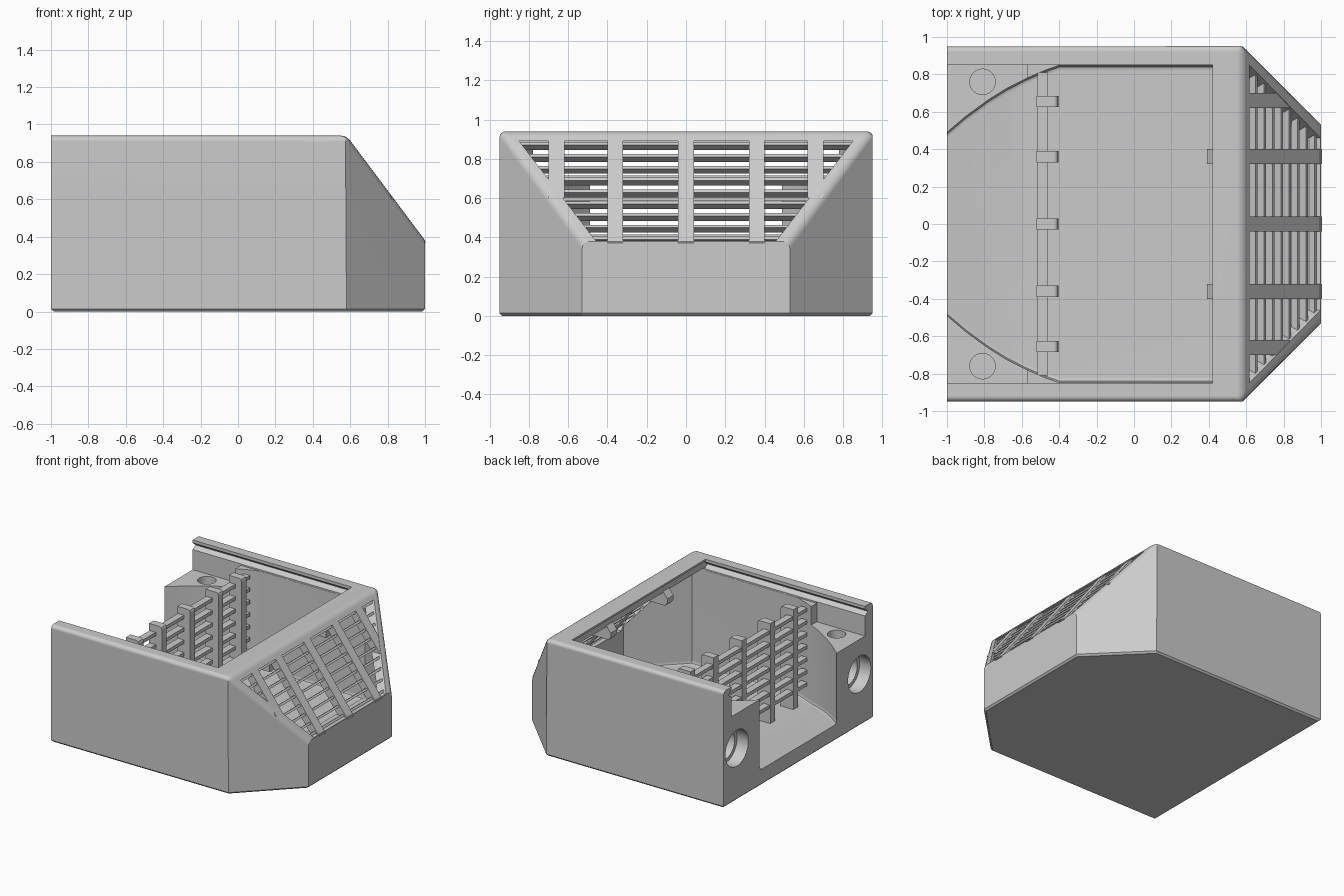
import bpy, bmesh, math
from mathutils import Matrix, Vector

cube = bpy.data.objects.get("Cube")
if cube:
    bpy.data.objects.remove(cube, do_unlink=True)

grey = bpy.data.materials.new("plain grey")
grey.use_nodes = True
COLOR = (0.6, 0.6, 0.6, 1)
grey.diffuse_color = COLOR
grey.node_tree.nodes["Principled BSDF"].inputs["Base Color"].default_value = COLOR


def finish(name, bm):
    bmesh.ops.recalc_face_normals(bm, faces=bm.faces[:])
    mesh = bpy.data.meshes.new(name)
    bm.to_mesh(mesh)
    bm.free()
    mesh.materials.append(grey)
    obj = bpy.data.objects.new(name, mesh)
    bpy.context.collection.objects.link(obj)
    return obj


def hull(points):
    """Convex solid around the points, with flat areas merged."""
    bm = bmesh.new()
    for p in points:
        bm.verts.new(p)
    bmesh.ops.convex_hull(bm, input=bm.verts[:])
    loose = [v for v in bm.verts if not v.link_faces]
    bmesh.ops.delete(bm, geom=loose, context='VERTS')
    bmesh.ops.dissolve_limit(bm, angle_limit=math.radians(1),
                             verts=bm.verts[:], edges=bm.edges[:])
    return bm


def box(name, x0, x1, y0, y1, z0, z1):
    return finish(name, hull([(x, y, z) for x in (x0, x1) for y in (y0, y1) for z in (z0, z1)]))


def prism_y(name, profile, y, width):
    """Profile in x and z, given a width across y."""
    return finish(name, hull([(x, y + s * width / 2, z) for x, z in profile for s in (-1, 1)]))


def cylinder(name, radius, depth, matrix):
    bm = bmesh.new()
    bmesh.ops.create_cone(bm, cap_ends=True, segments=40, radius1=radius,
                          radius2=radius, depth=depth, matrix=matrix)
    return finish(name, bm)


def cut(target, cutter):
    cutter.hide_render = True
    mod = target.modifiers.new("cut", 'BOOLEAN')
    mod.operation = 'DIFFERENCE'
    mod.solver = 'EXACT'
    mod.object = cutter
    bpy.context.view_layer.objects.active = target
    bpy.ops.object.modifier_apply(modifier=mod.name)
    bpy.data.objects.remove(cutter, do_unlink=True)


def slope_x(z):
    """x of the sloping nose at height z."""
    return 0.58 + (0.94 - z) * 0.75


def floor_z(x):
    """Inner floor, rising to a sill at the open end."""
    return 0.065 + max(0, -0.58 - x) * 0.155


SIDES = (-1, 1)

# Outer shell with a chamfered, sloping nose
corners = [(-1, 0.95, 0.94), (0.58, 0.95, 0.94), (1, 0.53, 0.38)]
bm = hull([(x, s * y, z) for x, y, top in corners for s in SIDES for z in (0, top)])


def pick(test):
    return [e for e in bm.edges if max(v.co.x for v in e.verts) > -0.99
            and test([v.co.z for v in e.verts])]


bmesh.ops.bevel(bm, geom=pick(lambda z: max(z) > 0.9 and min(z) > 0.3), offset=0.03,
                segments=4, profile=0.5, affect='EDGES')
bmesh.ops.bevel(bm, geom=[e for e in bm.edges if max(v.co.z for v in e.verts) < 0.005],
                offset=0.014, segments=1, affect='EDGES')
body = finish("body", bm)

# Main cavity, leaving curved corner blocks at the open end, with a rounded floor edge
arc = [(-1.1, 0.395), (-1, 0.49), (-0.9, 0.575), (-0.78, 0.663),
       (-0.68, 0.725), (-0.58, 0.776), (-0.48, 0.82), (-0.4, 0.848)]
plan = [(x, y, 0.87) for x, y in arc] + [(0.54, 0.848, 0.87), (0.9, 0.49, 0.41)]
points = []
for x, y, top in plan:
    for s in SIDES:
        points.append((x, s * y, top))
        for inset, rise in ((0, 0.03), (0.009, 0.009), (0.03, 0)):
            points.append((x, s * (y - inset), floor_z(x) + rise))
cut(body, finish("cavity", hull(points)))

# Open top, V-shaped lid grooves and lowered tops of the corner blocks
cut(body, box("top_opening", -1.2, 0.42, -0.85, 0.85, 0.85, 1.2))
cut(body, finish("lid_groove", hull([(x, s * y, z) for x in (-1.2, 0.43) for s in SIDES
                                     for y, z in ((0.84, 0.925), (0.888, 0.885), (0.84, 0.855))])))
cut(body, box("block_step", -1.2, -0.57, -0.851, 0.851, 0.70, 0.88))

# Nose window
cut(body, finish("nose_window", hull([(x, s * y, z) for x in (0.52, 1.2) for s in SIDES
                                      for y, z in ((0.85, 0.89), (0.46, 0.383))])))

# Stepped sockets and screw holes in the corner blocks
turn = Matrix.Rotation(math.pi / 2, 4, 'Y')
for s in SIDES:
    for radius, end in ((0.145, -0.9), (0.115, -0.8)):
        length = end + 1.1
        place = Matrix.Translation((end - length / 2, s * 0.78, 0.42)) @ turn
        cut(body, cylinder("socket", radius, length, place))
    cut(body, cylinder("screw_hole", 0.068, 0.2, Matrix.Translation((-0.81, s * 0.76, 0.72))))

# Nose grille posts
for y, low in ((-0.66, 0.6), (-0.36, 0.37), (0, 0.37), (0.36, 0.37), (0.66, 0.6)):
    prism_y("nose_post", [(slope_x(z) - d, z) for z in (low, 0.905) for d in (0.003, 0.08)],
            y, 0.08)

# Nose grille slats, square to the slope
tilt = Matrix.Rotation(-math.atan2(0.6, 0.8), 4, 'Y')
normal = Vector((0.8, 0, 0.6))
for i in range(9):
    z = 0.405 + 0.06 * i
    half = 0.47 + (z - 0.385) * 0.77
    centre = Vector((slope_x(z), 0, z)) - normal * 0.035
    bm = bmesh.new()
    bmesh.ops.create_cube(bm, size=1, matrix=Matrix.Translation(centre) @ tilt
                          @ Matrix.Diagonal((0.042, half * 2, 0.018, 1)))
    finish("nose_slat", bm)

# Small ribs under the roof edge
for s in SIDES:
    prism_y("roof_rib", [(0.39, 0.8), (0.39, 0.83), (0.41, 0.77), (0.56, 0.77),
                         (0.56, 0.88), (0.43, 0.88)], s * 0.36, 0.08)

# Inner grille posts with rounded tops
for y in (-0.655, -0.36, 0, 0.36, 0.655):
    prism_y("inner_post", [(-0.52, 0.05), (-0.405, 0.05), (-0.405, 0.85), (-0.411, 0.864),
                           (-0.425, 0.87), (-0.52, 0.87)], y, 0.06)

# Inner grille slats
for i in range(7):
    z = 0.2 + 0.1 * i
    box("inner_slat", -0.515, -0.46, -0.81, 0.81, z - 0.014, z + 0.014)

# Smooth the rounded edges and keep the flat areas even
bpy.ops.object.select_all(action='DESELECT')
body.select_set(True)
bpy.context.view_layer.objects.active = body
bpy.ops.object.shade_smooth_by_angle(angle=math.radians(30))
weighted = body.modifiers.new("even shading", 'WEIGHTED_NORMAL')
weighted.keep_sharp = True
